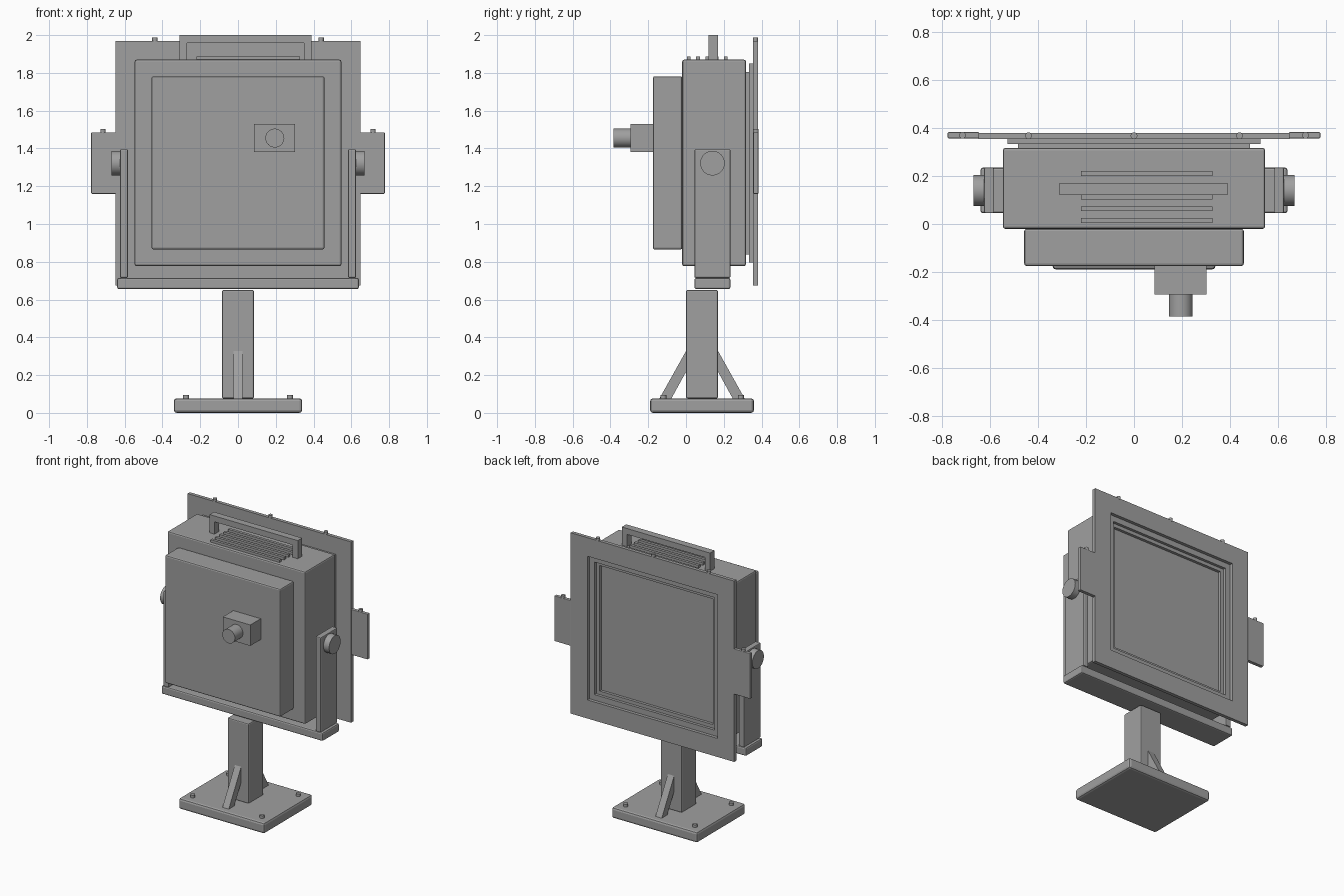
import bpy, bmesh
from math import pi
from mathutils import Matrix

cube = bpy.data.objects.get("Cube")
if cube:
    bpy.data.objects.remove(cube, do_unlink=True)

grey = bpy.data.materials.new("painted_grey_metal")
grey.use_nodes = True
colour = (0.35, 0.35, 0.35, 1)
grey.diffuse_color = colour
grey.node_tree.nodes["Principled BSDF"].inputs["Base Color"].default_value = colour


def finish(name, bm, bevel=0):
    bmesh.ops.recalc_face_normals(bm, faces=bm.faces)
    mesh = bpy.data.meshes.new(name)
    bm.to_mesh(mesh)
    bm.free()
    mesh.materials.append(grey)
    obj = bpy.data.objects.new(name, mesh)
    bpy.context.collection.objects.link(obj)
    if bevel:
        mod = obj.modifiers.new("edge_bevel", "BEVEL")
        mod.width = bevel
        mod.segments = 2
    return obj


def box(name, x, y, z, bevel=0):
    """Box between the (low, high) limits on each axis."""
    bm = bmesh.new()
    bmesh.ops.create_cube(bm, size=1)
    for v in bm.verts:
        v.co = [r[0] if c < 0 else r[1] for c, r in zip(v.co, (x, y, z))]
    return finish(name, bm, bevel)


def cylinder(name, centre, radius, depth, axis="Z", sides=32):
    bm = bmesh.new()
    turn = {"X": Matrix.Rotation(pi / 2, 4, "Y"),
            "Y": Matrix.Rotation(pi / 2, 4, "X"), "Z": Matrix()}[axis]
    bmesh.ops.create_cone(bm, cap_ends=True, segments=sides, radius1=radius,
                          radius2=radius, depth=depth,
                          matrix=Matrix.Translation(centre) @ turn)
    for f in bm.faces:
        f.smooth = len(f.verts) == 4
    for e in bm.edges:
        e.smooth = all(len(f.verts) == 4 for f in e.link_faces)
    return finish(name, bm)


def prism(name, outline, x):
    """Extrude a (y, z) outline between two x limits."""
    bm = bmesh.new()
    face = bm.faces.new([bm.verts.new((x[0], y, z)) for y, z in outline])
    ext = bmesh.ops.extrude_face_region(bm, geom=[face])
    for g in ext["geom"]:
        if isinstance(g, bmesh.types.BMVert):
            g.co.x = x[1]
    return finish(name, bm)


def frame(name, outer, inner, y, mid=1.322):
    """Square ring around the window at the back."""
    bm = bmesh.new()
    loops = []
    for r, depth in ((outer, y[0]), (outer, y[1]), (inner, y[1]), (inner, y[0])):
        loops.append([bm.verts.new((sx * r, depth, mid + sz * r))
                      for sx, sz in ((-1, -1), (1, -1), (1, 1), (-1, 1))])
    for i in range(4):
        a, b = loops[i], loops[(i + 1) % 4]
        for j in range(4):
            k = (j + 1) % 4
            bm.faces.new((a[j], a[k], b[k], b[j]))
    return finish(name, bm)


# Stand
box("base_plate", (-0.34, 0.34), (-0.19, 0.36), (0, 0.077), 0.015)
box("post", (-0.085, 0.085), (0, 0.17), (0.077, 0.65), 0.008)
for side, label in ((-1, "front"), (1, "back")):
    strut = [(0.075, 0.345), (0.075, 0.235), (0.162, 0.077), (0.225, 0.077)]
    prism(label + "_strut", [(0.085 + side * y, z) for y, z in strut], (-0.025, 0.025))
    for sx in (-1, 1):
        cylinder(label + "_base_bolt", (sx * 0.275, 0.085 + side * 0.205, 0.083),
                 0.016, 0.026, sides=16)

# Yoke with pivot knobs
box("yoke_bar", (-0.64, 0.64), (0.045, 0.235), (0.655, 0.715), 0.01)
for s, label in ((-1, "right"), (1, "left")):
    box(label + "_yoke_arm", sorted((s * 0.583, s * 0.625)), (0.045, 0.235),
        (0.715, 1.395), 0.006)
    cylinder(label + "_pivot_knob", (s * 0.645, 0.14, 1.322), 0.065, 0.05, "X")

# Lamp housing
box("housing", (-0.547, 0.547), (-0.02, 0.317), (0.777, 1.87), 0.01)
box("front_cover", (-0.458, 0.458), (-0.175, -0.02), (0.865, 1.782), 0.01)
box("junction_box", (0.085, 0.303), (-0.293, -0.175), (1.38, 1.53))
cylinder("cable_gland", (0.195, -0.338, 1.455), 0.05, 0.094, "Y")

# Cooling ribs and carrying handle
for i in range(5):
    y = 0.015 + i * 0.049
    box("cooling_rib", (-0.22, 0.327), (y - 0.01, y + 0.01), (1.865, 1.888))
box("handle_bar", (-0.31, 0.39), (0.12, 0.17), (1.958, 2.0))
for x in (-0.31, 0.35):
    box("handle_leg", (x, x + 0.04), (0.12, 0.17), (1.865, 1.958))

# Stepped window frame and wide rim
frame("inner_window_frame", 0.483, 0.45, (0.31, 0.337))
frame("outer_window_frame", 0.527, 0.475, (0.333, 0.357))
frame("rim_plate", 0.648, 0.515, (0.355, 0.38))
for x in (-0.44, 0, 0.44):
    cylinder("rim_bolt", (x, 0.368, 1.975), 0.014, 0.025, sides=16)

# Side tabs
for s, label in ((-1, "right"), (1, "left")):
    box(label + "_side_tab", sorted((s * 0.645, s * 0.777)), (0.357, 0.383),
        (1.16, 1.485), 0.004)
    cylinder(label + "_tab_bolt", (s * 0.715, 0.37, 1.49), 0.014, 0.025, sides=16)
